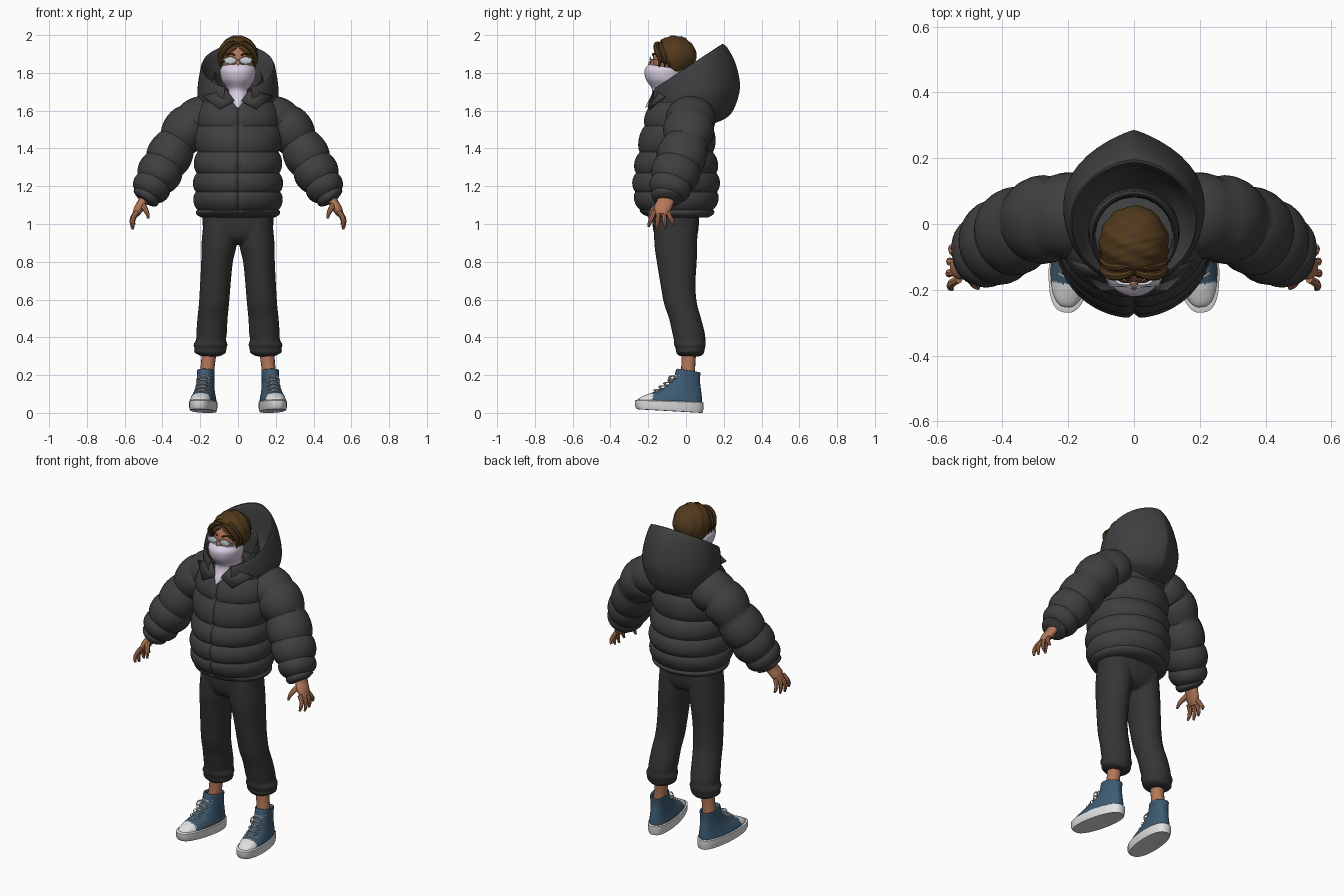
import bpy, bmesh, math
from mathutils import Vector, Matrix

if "Cube" in bpy.data.objects:
    bpy.data.objects.remove(bpy.data.objects["Cube"])


def material(name, r, g, b):
    m = bpy.data.materials.new(name)
    m.use_nodes = True
    m.diffuse_color = (r, g, b, 1)
    m.node_tree.nodes["Principled BSDF"].inputs["Base Color"].default_value = (r, g, b, 1)
    return m


JACKET = material("charcoal jacket", .05, .05, .05)
PANTS = material("dark trousers", .035, .035, .035)
SKIN = material("skin", .45, .185, .098)
HAIR = material("brown hair", .085, .042, .012)
MASK = material("lilac cloth", .70, .62, .76)
DENIM = material("blue canvas", .047, .105, .17)
RUBBER = material("white rubber", .76, .76, .76)
LENS = material("pale glass", .60, .65, .69)
made = []


def finish(name, bm, mats, mirror=False, thick=0, rule=None):
    bmesh.ops.recalc_face_normals(bm, faces=bm.faces[:])
    if rule:
        for f in bm.faces:
            f.material_index = rule(f.calc_center_median())
    me = bpy.data.meshes.new(name)
    bm.to_mesh(me)
    bm.free()
    ob = bpy.data.objects.new(name, me)
    bpy.context.collection.objects.link(ob)
    for m in mats:
        me.materials.append(m)
    if thick:
        mod = ob.modifiers.new("thickness", "SOLIDIFY")
        mod.thickness = thick
        mod.offset = -1
    if mirror:
        ob.modifiers.new("mirror", "MIRROR")
    made.append(ob)
    return ob


def spline(keys, steps=6):
    """Smooth curve through tuples of any length."""
    out = []
    for i in range(len(keys) - 1):
        a, b, c, d = (keys[max(i - 1, 0)], keys[i], keys[i + 1], keys[min(i + 2, len(keys) - 1)])
        for s in range(steps):
            t = s / steps
            out.append(tuple(.5 * (2 * q + (r - p) * t + (2 * p - 5 * q + 4 * r - u) * t * t
                                   + (3 * q - p - 3 * r + u) * t ** 3) for p, q, r, u in zip(a, b, c, d)))
    return out + [tuple(keys[-1])]


def ring(fy, fz, by, bz, w, point=0, cx=0, n=40, gap=0, box=0):
    """Tilted oval from front (fy, fz) to back (by, bz); box squares it, point sharpens its back."""
    pts = []
    for i in range(n + (1 if gap else 0)):
        t = gap + (2 * math.pi - 2 * gap) * i / n
        k = (1 - math.cos(t)) / 2
        s = math.sin(t)
        x = math.copysign(abs(s) ** (1 - box + point * max(0, 2 * k - 1)), s)
        pts.append(Vector((cx + w * x, fy + (by - fy) * k, fz + (bz - fz) * k)))
    return pts


def loft(name, rings, mats, closed=True, matrix=None, **kw):
    bm = bmesh.new()
    rows = [[bm.verts.new(p) for p in r] for r in rings]
    n = len(rows[0])
    for a, b in zip(rows, rows[1:]):
        for i in range(n if closed else n - 1):
            j = (i + 1) % n
            bm.faces.new((a[i], a[j], b[j], b[i]))
    if closed:
        bm.faces.new(rows[0])
        bm.faces.new(rows[-1])
    ob = finish(name, bm, mats, **kw)
    if matrix:
        ob.data.transform(matrix)
    return ob


def tube(name, keys, mat, steps=5, n=10, flat=1, puff=0, **kw):
    """Round sweep along (x, y, z, radius) keys; puff pinches it at every key."""
    pts = spline(keys, steps)
    rings = []
    for i, p in enumerate(pts):
        t = Vector(pts[min(i + 1, len(pts) - 1)][:3]) - Vector(pts[max(i - 1, 0)][:3])
        u = t.cross(Vector((0, 1, 0))).normalized()
        v = u.cross(t).normalized()
        r = p[3] - puff * (1 - math.sin(math.pi * (i % steps) / steps) ** .75)
        rings.append([Vector(p[:3]) + r * (math.cos(a) * u + flat * math.sin(a) * v)
                      for a in (2 * math.pi * k / n for k in range(n))])
    return loft(name, rings, [mat], **kw)


def blob(name, loc, scale, mat, mirror=False):
    bm = bmesh.new()
    bmesh.ops.create_uvsphere(bm, u_segments=28, v_segments=16, radius=1)
    bm.transform(Matrix.Translation(loc) @ Matrix.Diagonal((*scale, 1)))
    return finish(name, bm, [mat], mirror=mirror)


# Quilted jacket body: seams at (height, front, back, half width)
seams = [(1.035, -.208, .135, .212), (1.075, -.262, .16, .232), (1.17, -.288, .182, .241), (1.27, -.284, .178, .236),
         (1.38, -.265, .16, .232), (1.52, -.238, .153, .236), (1.645, -.195, .14, .205), (1.71, -.15, .09, .13)]
body = []
for a, b in zip(seams, seams[1:]):
    for s in range(8):
        t = s / 8
        z, front, back, w = (p + (q - p) * t for p, q in zip(a, b))
        d = .018 * (1 - math.sin(math.pi * t) ** .7)
        r = ring(front + d, z, back - d, z, w - d, n=96)
        for p in r:
            if p.y < -.08:
                p.y += .014 * math.exp(-(p.x / .009) ** 2)
        body.append(r)
loft("jacket_body", body, [JACKET])

# Sleeves
tube("sleeves", [(.13, .03, 1.575, .112), (.24, .02, 1.535, .125), (.322, 0, 1.432, .118), (.39, -.04, 1.315, .123),
                 (.445, -.075, 1.218, .111), (.482, -.1, 1.15, .086), (.5, -.106, 1.122, .055)],
     JACKET, steps=8, n=28, flat=1.1, puff=.014, mirror=True)

# Hood lying behind the head, inner collar and collar points
hood = spline([(-.13, 1.66, .09, 1.66, .11, 0), (-.155, 1.69, .16, 1.78, .155, 0), (-.172, 1.715, .187, 1.95, .188, .15),
               (-.185, 1.69, .25, 1.88, .205, .45), (-.185, 1.65, .285, 1.75, .215, .6), (-.175, 1.63, .27, 1.65, .205, .5),
               (-.15, 1.61, .225, 1.57, .178, .3), (-.12, 1.59, .13, 1.525, .13, .2)])
loft("hood", [ring(*k, gap=.36) for k in hood], [JACKET], closed=False)
collar = spline([(-.15, 1.64, .11, 1.66, .14), (-.17, 1.70, .10, 1.83, .135), (-.165, 1.705, .085, 1.835, .122),
                 (-.14, 1.66, .08, 1.68, .115)], 4)
loft("inner_collar", [ring(*k, gap=.42) for k in collar], [JACKET], closed=False)
bm = bmesh.new()
bm.faces.new([bm.verts.new(p) for p in ((.02, -.196, 1.655), (.1, -.203, 1.612), (.19, -.12, 1.68), (.06, -.17, 1.71))])
finish("collar_points", bm, [JACKET], mirror=True, thick=.014)

# Trousers: legs and hips fused into one skin
hips = loft("trouser_hips", [ring(f, z, b, z, w, box=.25) for z, f, b, w in spline(
    [(.895, -.12, .02, .05), (.92, -.155, .05, .13), (.97, -.174, .066, .183), (1.07, -.182, .07, .188)], 4)], [PANTS])
leg_keys = [(1.02, -.168, .06, .09, .092), (.9, -.168, .06, .094, .099), (.8, -.155, .057, .084, .111),
            (.68, -.135, .05, .081, .12), (.58, -.117, .058, .08, .127), (.5, -.09, .08, .08, .135),
            (.42, -.072, .1, .081, .14), (.385, -.064, .103, .079, .143), (.36, -.064, .105, .091, .146),
            (.34, -.054, .1, .083, .146), (.322, -.054, .096, .086, .147), (.305, -.04, .088, .06, .145),
            (.298, -.02, .06, .035, .147)]
legs = loft("trousers", [ring(f, z, b, z, w, cx=cx) for z, f, b, w, cx in spline(leg_keys, 4)], [PANTS], mirror=True)
bpy.ops.object.select_all(action="DESELECT")
hips.select_set(True)
legs.select_set(True)
bpy.context.view_layer.objects.active = legs
made.remove(hips)
bpy.ops.object.join()
fuse = legs.modifiers.new("fuse", "REMESH")
fuse.mode = "VOXEL"
fuse.voxel_size = .008
fuse.use_smooth_shade = True
soften = legs.modifiers.new("soften", "SMOOTH")
soften.iterations = 4
tube("ankles", [(.152, .015, .33, .04), (.16, .012, .25, .037), (.168, .01, .17, .04)], SKIN, n=16, mirror=True)

# High-top shoes, toes turned outwards
turn = Matrix.Translation((.172, 0, 0)) @ Matrix.Rotation(.14, 4, "Z")
upper = [(-.258, .045, .085, .045, .066), (-.252, .075, .085, .07, .064), (-.212, .097, .084, .09, .058),
         (-.15, .118, .08, .12, .051), (-.102, .145, .076, .15, .047), (-.066, .185, .074, .18, .045),
         (-.052, .23, .076, .212, .046), (-.042, .228, .066, .21, .038), (-.032, .2, .055, .19, .03)]
loft("shoe_uppers", [ring(*k, n=64, box=.2) for k in spline(upper, 9)], [DENIM, RUBBER], mirror=True, matrix=turn,
     rule=lambda c: 1 if c.y < -.185 and c.z < .112 else 0)
sole = [(-.245, .018, .08, .004, .057), (-.262, .02, .088, 0, .065), (-.272, .035, .093, .02, .07),
        (-.272, .066, .093, .054, .07), (-.262, .07, .088, .058, .065)]
loft("shoe_soles", [ring(*k, box=.25) for k in sole], [RUBBER], mirror=True, matrix=turn)
for i in range(5):
    t = i / 4
    y, z = -.165 + .103 * t, .116 + .075 * t
    for s in (-1, 1):
        tube("shoe_lace", [(-.036, y + .018 + .008 * s, z + .008 * s, .003), (0, y - .004, z + .005, .004),
                           (.036, y + .018 - .008 * s, z - .008 * s, .003)], RUBBER, n=6, mirror=True, matrix=turn)
for s in (-1, 1):
    tube("lace_bow", [(0, -.066, .195, .003), (s * .026, -.085, .192, .004), (s * .034, -.09, .165, .003),
                      (s * .01, -.08, .175, .003)], RUBBER, n=6, mirror=True, matrix=turn)

# Hands
tube("palms", [(.492, -.10, 1.15, .027), (.506, -.11, 1.115, .025), (.526, -.125, 1.08, .025),
               (.543, -.131, 1.048, .018)], SKIN, n=14, flat=1.8, mirror=True)
for i, (drop, out) in enumerate([(0, .004), (-.014, .008), (-.008, .006), (.012, 0)]):
    y = -.168 + .024 * i
    spread = (i - 1.5) * .02
    tube("finger", [(.533, y, 1.065, .013), (.55 + out, y + spread * .4, 1.035, .0125),
                    (.554 + out, y + spread * .8, 1.008 + drop / 2, .0105), (.549 + out, y + spread, .985 + drop, .006)],
         SKIN, n=8, mirror=True)
tube("thumbs", [(.510, -.13, 1.11, .017), (.495, -.165, 1.085, .015), (.482, -.185, 1.06, .012),
                (.474, -.195, 1.03, .006)], SKIN, n=8, mirror=True)

# Head, face covering and neck cloth
blob("head", (0, -.07, 1.865), (.086, .106, .115), SKIN)
tube("neck", [(0, -.04, 1.64, .06), (0, -.045, 1.72, .055), (0, -.05, 1.8, .055)], SKIN, n=16)
blob("nose", (0, -.178, 1.845), (.013, .022, .024), SKIN)
mask = [(-.195, 1.846, -.02, 1.818, .088), (-.22, 1.815, -.01, 1.80, .095), (-.212, 1.765, -.01, 1.76, .087),
        (-.18, 1.715, 0, 1.725, .062), (-.186, 1.675, 0, 1.70, .065), (-.203, 1.645, 0, 1.69, .05),
        (-.216, 1.615, -.06, 1.68, .02)]
loft("face_cloth", [ring(*k) for k in spline(mask)], [MASK])

# Glasses and eyebrows
blob("lenses", (.041, -.187, 1.866), (.031, .004, .017), LENS, mirror=True)
loop = [2 * math.pi * i / 14 for i in range(15)]
tube("lens_frames", [(.041 + .032 * math.cos(a), -.187, 1.866 + .018 * math.sin(a), .0028) for a in loop],
     RUBBER, steps=1, n=6, mirror=True)
tube("glasses_arms", [(.073, -.186, 1.87, .003), (.09, -.14, 1.872, .003), (.094, -.06, 1.87, .003)],
     RUBBER, n=6, mirror=True)
tube("glasses_bridge", [(-.011, -.188, 1.868, .003), (0, -.192, 1.872, .003), (.011, -.188, 1.868, .003)], RUBBER, n=6)
tube("eyebrows", [(.015, -.176, 1.893, .004), (.04, -.172, 1.902, .005), (.066, -.15, 1.894, .002)],
     HAIR, n=6, mirror=True)

# Hair: ridged cap with a parted fringe
bm = bmesh.new()
bmesh.ops.create_uvsphere(bm, u_segments=64, v_segments=40, radius=1)
for v in bm.verts:
    c = v.co
    c *= 1 + .02 * math.sin(13 * c.y + 5 * c.x + 3 * c.z) + .01 * math.sin(27 * c.y - 6 * c.x)
    v.co = Vector((c.x * .106, -.06 + c.y * .114, 1.888 + c.z * .109))
cut = []
for f in bm.faces:
    c = f.calc_center_median()
    if c.z < 1.80 or (c.y < -.095 and c.z < 1.948 - 1.1 * abs(c.x)):
        cut.append(f)
bmesh.ops.delete(bm, geom=cut, context="FACES")
finish("hair_cap", bm, [HAIR], thick=.012)
for i in range(3):
    y = -.15 + .028 * i
    tube("fringe_lock", [(.004, y + .004, 1.957 + .01 * i, .008), (.04, y - .008, 1.95 + .006 * i, .013),
                         (.075, y - .004, 1.918, .015), (.094, y + .012, 1.875, .012), (.09, y + .008, 1.832, .003)],
         HAIR, n=8, mirror=True)

# Smooth shading with crisp seams
bpy.ops.object.select_all(action="DESELECT")
for ob in made:
    ob.select_set(True)
bpy.context.view_layer.objects.active = made[0]
bpy.ops.object.shade_smooth_by_angle(angle=math.radians(42))
